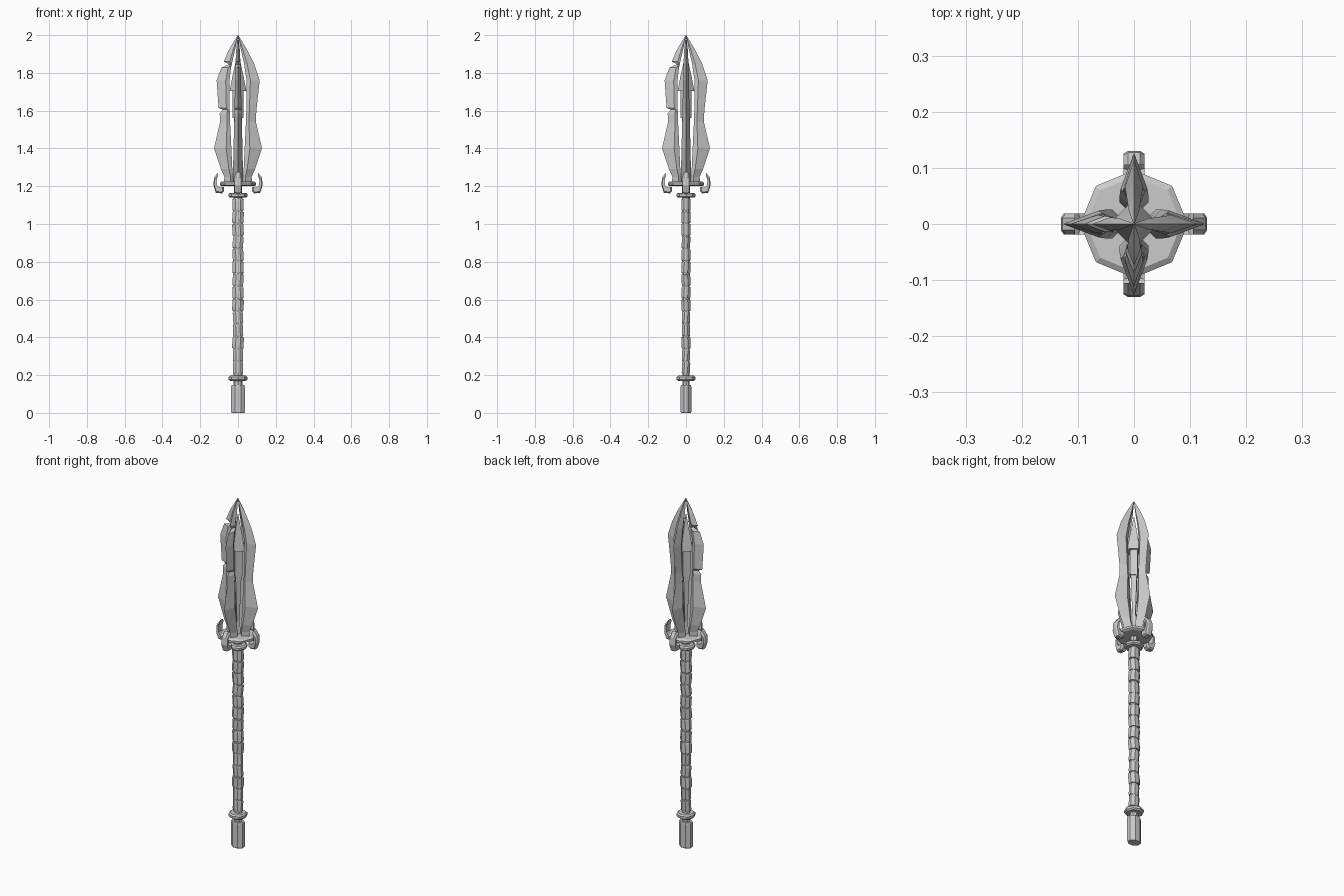
import bpy, bmesh, math, random
from mathutils import Matrix

if "Cube" in bpy.data.objects:
    bpy.data.objects.remove(bpy.data.objects["Cube"])
random.seed(4)


def finish(name, bm):
    bmesh.ops.recalc_face_normals(bm, faces=bm.faces)
    me = bpy.data.meshes.new(name)
    bm.to_mesh(me)
    bm.free()
    ob = bpy.data.objects.new(name, me)
    bpy.context.collection.objects.link(ob)
    return ob


def loft(bm, rings):
    rows = [[bm.verts.new(p) for p in ring] for ring in rings]
    n = len(rows[0])
    for a, b in zip(rows, rows[1:]):
        for i in range(n):
            bm.faces.new((a[i], a[(i + 1) % n], b[(i + 1) % n], b[i]))
    bm.faces.new(rows[0])
    bm.faces.new(rows[-1])


def turned(name, profile, sides=8, sy=1.0, phase=0.0):
    """Stack of (radius, z) rings with a low side count."""
    bm = bmesh.new()
    angs = [phase + math.tau * i / sides for i in range(sides)]
    loft(bm, [[(r * math.cos(a), r * sy * math.sin(a), z) for a in angs]
              for r, z in profile])
    return finish(name, bm)


def blade(name, rows, angle):
    """Diamond-section blade; rows are (z, inner, outer, half thickness)."""
    bm = bmesh.new()
    rings = []
    for z, a, b, t in rows:
        m = a + 0.3 * (b - a)
        rings.append([(a, -t * .45, z), (m, -t, z), (b, 0, z),
                      (m, t, z), (a, t * .45, z)])
    loft(bm, rings)
    bm.transform(Matrix.Rotation(angle, 4, 'Z'))
    return finish(name, bm)


def hook(name, angle):
    outline = [(0.075, 1.172), (0.085, 1.162), (0.117, 1.165), (0.13, 1.205),
               (0.127, 1.245), (0.105, 1.274), (0.115, 1.24), (0.112, 1.205),
               (0.097, 1.19), (0.075, 1.195)]
    bm = bmesh.new()
    # side outlines are pulled in slightly to make the chamfered edges
    rings = []
    for y, s in ((-.019, .8), (-.011, 1), (.011, 1), (.019, .8)):
        rings.append([(.105 + (x - .105) * s, y, 1.2 + (z - 1.2) * s) for x, z in outline])
    loft(bm, rings)
    bm.transform(Matrix.Rotation(angle, 4, 'Z'))
    return finish(name, bm)


# Four blades: +x and +y are clean, -x and -y are chipped
base = [(1.215, .025, .075, .022), (1.25, .025, .072, .026), (1.29, .03, .09, .026),
        (1.40, .035, .127, .024), (1.54, .042, .095, .02)]
tip = [(1.92, .016, .05, .010), (2.0, 0, .001, .001)]
clean = base + [(1.60, .044, .097, .018), (1.76, .045, .115, .016),
                (1.85, .032, .085, .013)] + tip
chipped = base + [(1.585, .043, .097, .018), (1.605, .044, .080, .018),
                  (1.615, .044, .103, .018), (1.76, .045, .113, .016),
                  (1.828, .037, .088, .014), (1.845, .033, .048, .013),
                  (1.86, .030, .075, .012)] + tip
for i, (label, rows) in enumerate((("right", clean), ("back", clean),
                                   ("left", chipped), ("front", chipped))):
    blade("blade_" + label, rows, i * math.pi / 2)
    hook("guard_hook_" + label, i * math.pi / 2)

# Inner spike between the blades
turned("inner_spike_point", [(.044, 1.705), (.03, 1.78), (.001, 1.91)], 4)
turned("inner_spike_column", [(.028, 1.56), (.028, 1.71)], 4)
turned("inner_spike_tail", [(.02, 1.21), (.01, 1.3), (.022, 1.56)], 4)

# Guard plate, neck and upper collar
turned("guard_plate", [(.085, 1.20), (.096, 1.206), (.096, 1.218), (.085, 1.225)])
turned("guard_neck", [(.021, 1.13), (.021, 1.205)])
turned("upper_collar", [(.042, 1.14), (.05, 1.146), (.05, 1.158), (.042, 1.165)])

# Handle core with uneven wrapped bands
turned("handle_core", [(.024, .14), (.024, 1.15)], sy=.82)
count, low, high = 14, .205, 1.135
pitch = (high - low) / count
for i in range(count):
    r = random.uniform(.028, .033)
    h = pitch * .45
    band = turned("handle_band", [(r * .95, -h), (r, -h * .8), (r, h * .8), (r * .95, h)],
                  sy=.8, phase=math.pi / 8)
    band.location.z = low + pitch * (i + .5)
    band.rotation_euler = (random.uniform(-.06, .06), random.uniform(-.1, .1), 0)

# Lower collar and pommel
turned("lower_collar", [(.042, .17), (.05, .177), (.05, .19), (.042, .197)])
turned("pommel", [(.036, 0), (.039, .006), (.039, .14), (.036, .147)], sy=.78, phase=math.pi / 8)
